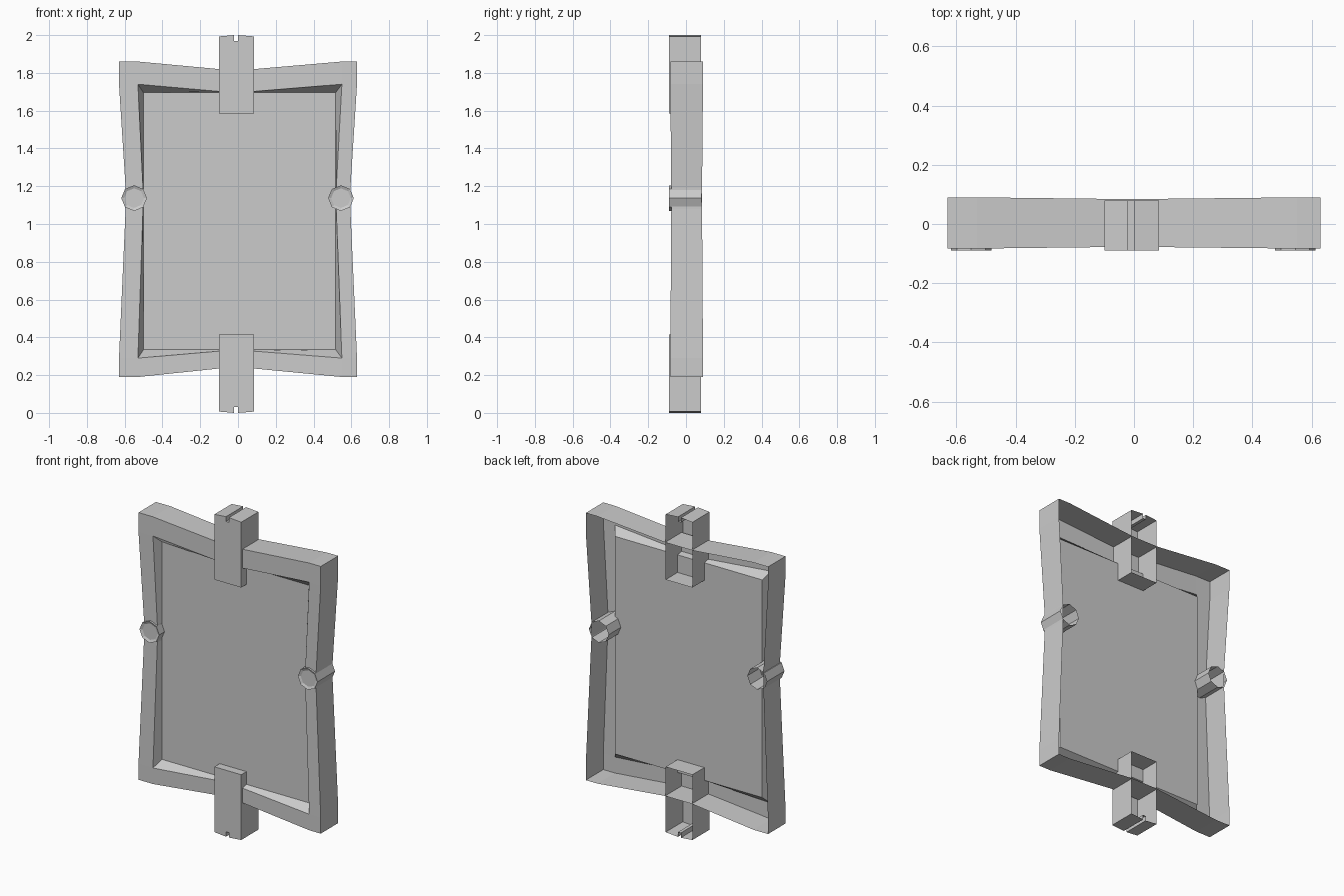
import bpy, bmesh, math


def make(name, loops, cap=True):
    """Skin a series of (x, y, z) loops; optionally cap the last one."""
    bm = bmesh.new()
    rings = [[bm.verts.new(p) for p in loop] for loop in loops]
    n = len(rings[0])
    for a, b in zip(rings, rings[1:]):
        for i in range(n):
            j = (i + 1) % n
            bm.faces.new((a[i], a[j], b[j], b[i]))
    if cap:
        bm.faces.new(rings[-1])
    bmesh.ops.remove_doubles(bm, verts=bm.verts, dist=0.0005)
    bmesh.ops.recalc_face_normals(bm, faces=bm.faces)
    # open-backed shells: the cap must look towards -y
    bm.normal_update()
    front = max(bm.faces, key=lambda f: f.calc_area() * abs(f.normal.y))
    if front.normal.y > 0:
        bmesh.ops.reverse_faces(bm, faces=bm.faces)
    me = bpy.data.meshes.new(name)
    bm.to_mesh(me)
    bm.free()
    ob = bpy.data.objects.new(name, me)
    bpy.context.collection.objects.link(ob)
    return ob


# Frame with pinched sides: outer outline, front opening, recessed panel.
# Each row: outer x, outer z, opening x, opening z, panel x, panel z, y inset
L, R, T, B = -0.50, 0.517, 1.695, 0.335
rows = [
    (-0.10, 1.82, -0.10, 1.702, -0.10, T, 0.005),
    (-0.53, 1.86, -0.53, 1.74, L, T, 0),
    (-0.63, 1.86, -0.53, 1.74, L, T, 0),
    (-0.63, 1.74, -0.53, 1.74, L, T, 0),
    (-0.595, 1.19, -0.503, 1.19, L, 1.19, 0.005),
    (-0.595, 1.08, -0.503, 1.08, L, 1.08, 0.005),
    (-0.63, 0.29, -0.53, 0.29, L, B, 0),
    (-0.63, 0.19, -0.53, 0.29, L, B, 0),
    (-0.53, 0.19, -0.53, 0.29, L, B, 0),
    (-0.10, 0.235, -0.10, 0.327, -0.10, B, 0.005),
    (0.085, 0.235, 0.085, 0.327, 0.085, B, 0.005),
    (0.55, 0.19, 0.55, 0.29, R, B, 0),
    (0.63, 0.19, 0.55, 0.29, R, B, 0),
    (0.63, 0.29, 0.55, 0.29, R, B, 0),
    (0.595, 1.08, 0.52, 1.08, R, 1.08, 0.005),
    (0.595, 1.19, 0.52, 1.19, R, 1.19, 0.005),
    (0.63, 1.74, 0.55, 1.74, R, T, 0),
    (0.63, 1.86, 0.55, 1.74, R, T, 0),
    (0.55, 1.86, 0.55, 1.74, R, T, 0),
    (0.085, 1.82, 0.085, 1.702, 0.085, T, 0.005),
]
make("frame_and_panel", [
    [(r[0], 0.09 - r[6], r[1]) for r in rows],
    [(r[0], -0.083 + r[6], r[1]) for r in rows],
    [(r[2], -0.083 + r[6], r[3]) for r in rows],
    [(r[4], -0.038, r[5]) for r in rows],
])

# Slotted clips, hollow and open at the back
clip = [(-0.10, 1.585), (0.085, 1.585), (0.085, 1.993), (0, 2.0),
        (0, 1.97), (-0.02, 1.97), (-0.02, 2.0), (-0.10, 1.993)]
for name, flip in (("top_clip", False), ("bottom_clip", True)):
    prof = [(x, 2 - z if flip else z) for x, z in clip]
    make(name, [[(x, y, z) for x, z in prof] for y in (0.08, -0.09)])

# Eight-sided studs with a dished front, open at the back
for name, cx in (("left_stud", -0.55), ("right_stud", 0.545)):
    make(name, [[(cx + r * math.cos(k * math.pi / 4), y,
                  1.137 + r * math.sin(k * math.pi / 4)) for k in range(8)]
                for r, y in ((0.068, 0.083), (0.068, -0.09), (0.052, -0.083))])
